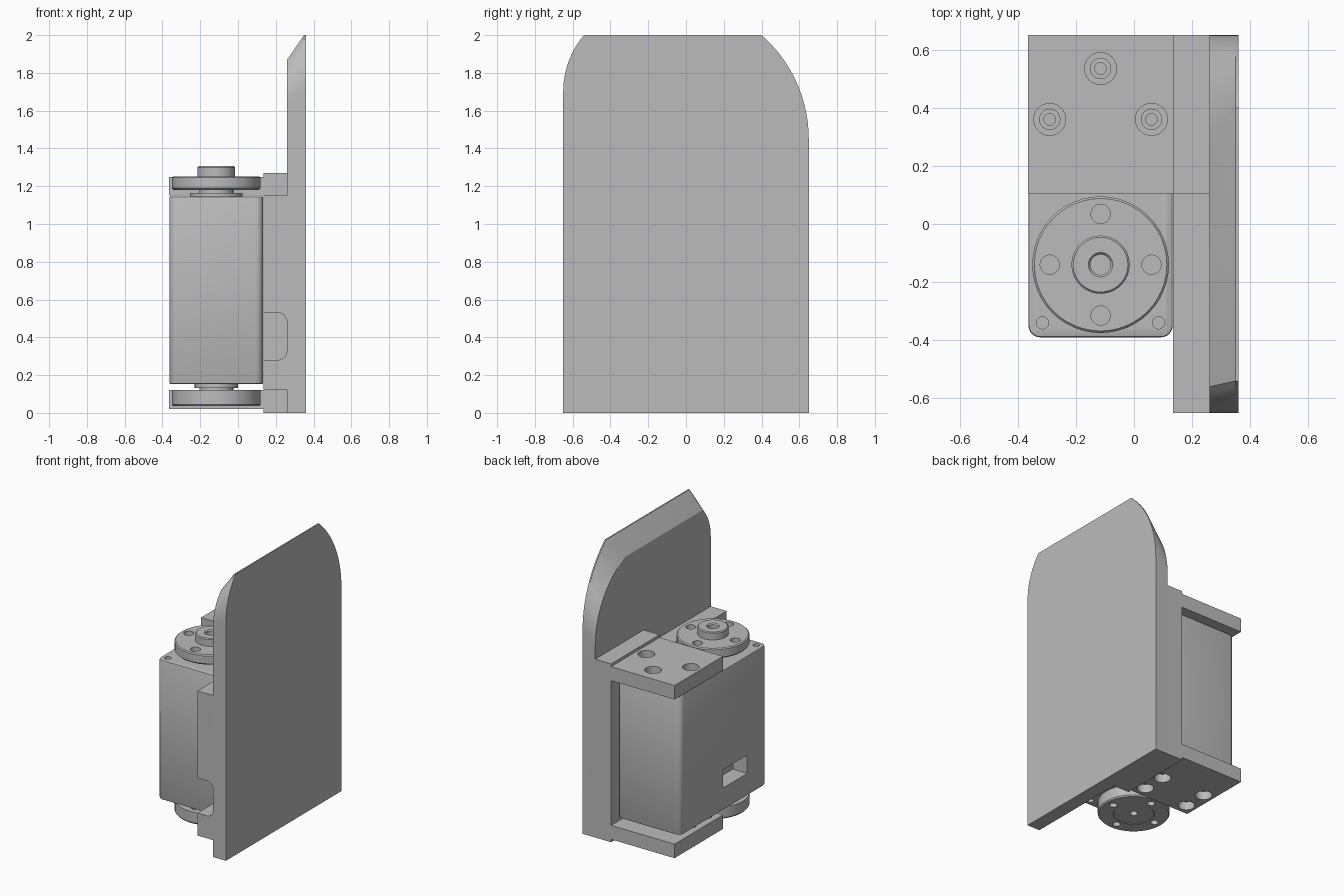
import bpy, bmesh, math
from mathutils import Matrix, Vector

cube = bpy.data.objects.get("Cube")
if cube:
    bpy.data.objects.remove(cube, do_unlink=True)

grey = bpy.data.materials.new("plain_grey")
grey.use_nodes = True
GREY = (0.5, 0.5, 0.5, 1)
grey.diffuse_color = GREY
grey.node_tree.nodes["Principled BSDF"].inputs["Base Color"].default_value = GREY

AXIS_X, AXIS_Y = -0.115, -0.14      # output shaft position
HOLE_R = 0.175                      # bolt circle radius


def finish(name, bm):
    bmesh.ops.recalc_face_normals(bm, faces=bm.faces[:])
    mesh = bpy.data.meshes.new(name)
    bm.to_mesh(mesh)
    bm.free()
    ob = bpy.data.objects.new(name, mesh)
    bpy.context.collection.objects.link(ob)
    mesh.materials.append(grey)
    return ob


def add_box(bm, lo, hi):
    lo, hi = Vector(lo), Vector(hi)
    mat = Matrix.Translation((lo + hi) / 2) @ Matrix.Diagonal((*(hi - lo), 1))
    return bmesh.ops.create_cube(bm, size=1, matrix=mat)["verts"]


def box(name, lo, hi):
    bm = bmesh.new()
    add_box(bm, lo, hi)
    return finish(name, bm)


def add_cylinder(bm, x, y, r, z0, z1, sides=32):
    bmesh.ops.create_cone(bm, cap_ends=True, segments=sides, radius1=r, radius2=r,
                          depth=z1 - z0, matrix=Matrix.Translation((x, y, (z0 + z1) / 2)))


def lathe(name, profile, sides=48):
    """Spin closed (radius, z) profile around the shaft axis."""
    bm = bmesh.new()
    rings = []
    for i in range(sides):
        a = 2 * math.pi * i / sides
        rings.append([bm.verts.new((AXIS_X + r * math.cos(a), AXIS_Y + r * math.sin(a), z))
                      for r, z in profile])
    n = len(profile)
    for i in range(sides):
        a, b = rings[i], rings[(i + 1) % sides]
        for j in range(n):
            k = (j + 1) % n
            bm.faces.new((a[j], b[j], b[k], a[k]))
    return finish(name, bm)


def apply(ob, mod):
    bpy.context.view_layer.objects.active = ob
    bpy.ops.object.modifier_apply(modifier=mod.name)


def cut(ob, cutter):
    mod = ob.modifiers.new("cut", "BOOLEAN")
    mod.operation, mod.solver, mod.object = "DIFFERENCE", "EXACT", cutter
    apply(ob, mod)
    bpy.data.objects.remove(cutter, do_unlink=True)


def drill(ob, holes):
    """Cut round holes given as (x, y, radius, z0, z1)."""
    for x, y, r, z0, z1 in holes:
        bm = bmesh.new()
        add_cylinder(bm, x, y, r, z0, z1)
        cut(ob, finish("hole_cutter", bm))


def smooth(ob):
    bpy.ops.object.select_all(action="DESELECT")
    ob.select_set(True)
    bpy.context.view_layer.objects.active = ob
    bpy.ops.object.shade_smooth_by_angle(angle=math.radians(30))


# Side plate: rounded upper corners, chamfered towards the motor
def corner(run, rise, top, steps=12):
    r = (run * run + rise * rise) / (2 * run)
    heights = [rise * i / steps for i in range(steps + 1)]
    return [(0.65 - r + math.sqrt(r * r - h * h), top - rise + h) for h in heights]


def outline(back, front, top):
    rear = corner(*back, top)
    fore = [(-y, z) for y, z in reversed(corner(*front, top))]
    return [(-0.65, 0), (0.65, 0)] + rear + fore


bm = bmesh.new()
outer = outline((0.25, 0.55), (0.11, 0.30), 2.0)
inner = outline((0.34, 0.50), (0.09, 0.22), 1.87)
rings = [[bm.verts.new((x, y, z)) for y, z in pts]
         for x, pts in ((0.36, outer), (0.35, outer), (0.26, inner))]
for a, b in zip(rings, rings[1:]):
    for j in range(len(a)):
        k = (j + 1) % len(a)
        bm.faces.new((a[j], a[k], b[k], b[j]))
bm.faces.new(rings[0])
bm.faces.new(rings[-1][::-1])
smooth(finish("side_plate", bm))

# Mounting block beside the motor, with a rounded cable notch
block = box("mounting_block", (0.135, -0.65, 0.12), (0.26, 0.65, 1.15))
bm = bmesh.new()
add_box(bm, (0.05, -0.7, 0.28), (0.259, 0.15, 0.53))
edges = [e for e in bm.edges if all(v.co.x > 0.2 for v in e.verts)
         and abs(e.verts[0].co.y - e.verts[1].co.y) > 0.5]
bmesh.ops.bevel(bm, geom=edges, offset=0.05, segments=8, profile=0.5, affect="EDGES")
cut(block, finish("notch_cutter", bm))
smooth(block)

# Raised strips and flanges holding the motor at both ends
box("upper_strip", (0.135, 0.105, 1.15), (0.26, 0.65, 1.27))
box("lower_strip", (0.135, 0.105, 0), (0.26, 0.65, 0.12))
upper = box("upper_flange", (-0.365, 0.105, 1.15), (0.135, 0.65, 1.25))
lower = box("lower_flange", (-0.365, 0.105, 0.02), (0.135, 0.65, 0.12))
mid = AXIS_Y + 0.5
left, right = AXIS_X - HOLE_R, AXIS_X + HOLE_R
upper_spots = [(AXIS_X, mid + HOLE_R), (left, mid), (right, mid)]
lower_spots = [(x, y) for x in (left, right) for y in (mid, mid - HOLE_R)]
for x, y in upper_spots:
    drill(upper, [(x, y, 0.055, 1.19, 1.3), (x, y, 0.035, 1.1, 1.2)])
for x, y in lower_spots:
    drill(lower, [(x, y, 0.055, -0.1, 0.08), (x, y, 0.035, 0.07, 0.2)])
smooth(upper)
smooth(lower)

# Motor body with rounded edges, connector socket and screw holes
bm = bmesh.new()
add_box(bm, (-0.363, -0.39, 0.152), (0.133, 0.585, 1.146))
upright = [e for e in bm.edges if abs(e.verts[0].co.z - e.verts[1].co.z) > 0.5]
bmesh.ops.bevel(bm, geom=upright, offset=0.04, segments=6, profile=0.5, affect="EDGES")
rims = [e for e in bm.edges if abs(e.verts[0].co.z - e.verts[1].co.z) < 0.01]
bmesh.ops.bevel(bm, geom=rims, offset=0.008, segments=2, profile=0.5, affect="EDGES")
motor = finish("motor_body", bm)
cut(motor, box("socket_cutter", (-0.5, -0.17, 0.31), (-0.25, 0.10, 0.44)))
for x in (-0.315, 0.085):
    drill(motor, [(x, -0.34, 0.021, 1.08, 1.2), (x, -0.34, 0.021, 0.1, 0.22)])
drill(motor, [(x, y, 0.02, 1.08, 1.2) for x, y in upper_spots])
smooth(motor)

# Output disc with hub on top, plain disc below
shaft_holes = [(AXIS_X + dx * HOLE_R, AXIS_Y + dy * HOLE_R)
               for dx, dy in ((1, 0), (-1, 0), (0, 1), (0, -1))]
top_disc = lathe("output_disc", [
    (0.035, 1.18), (0.225, 1.18), (0.235, 1.19), (0.235, 1.245), (0.228, 1.252),
    (0.1, 1.252), (0.1, 1.3), (0.094, 1.306), (0.042, 1.306), (0.035, 1.298)])
low_disc = lathe("idler_disc", [
    (0.025, 0.12), (0.235, 0.12), (0.235, 0.045), (0.228, 0.036),
    (0.135, 0.036), (0.13, 0.04), (0.025, 0.04)])
drill(top_disc, [(x, y, 0.033, 1.1, 1.35) for x, y in shaft_holes])
drill(low_disc, [(x, y, 0.025, 0, 0.2) for x, y in shaft_holes])
smooth(top_disc)
smooth(low_disc)

# Collars between the motor and its discs
for name, steps in (("upper_collar", ((0.14, 1.14, 1.165), (0.09, 1.16, 1.185), (0.036, 1.18, 1.23))),
                    ("lower_collar", ((0.115, 0.132, 0.16), (0.09, 0.115, 0.135)))):
    bm = bmesh.new()
    for r, z0, z1 in steps:
        add_cylinder(bm, AXIS_X, AXIS_Y, r, z0, z1)
    smooth(finish(name, bm))
